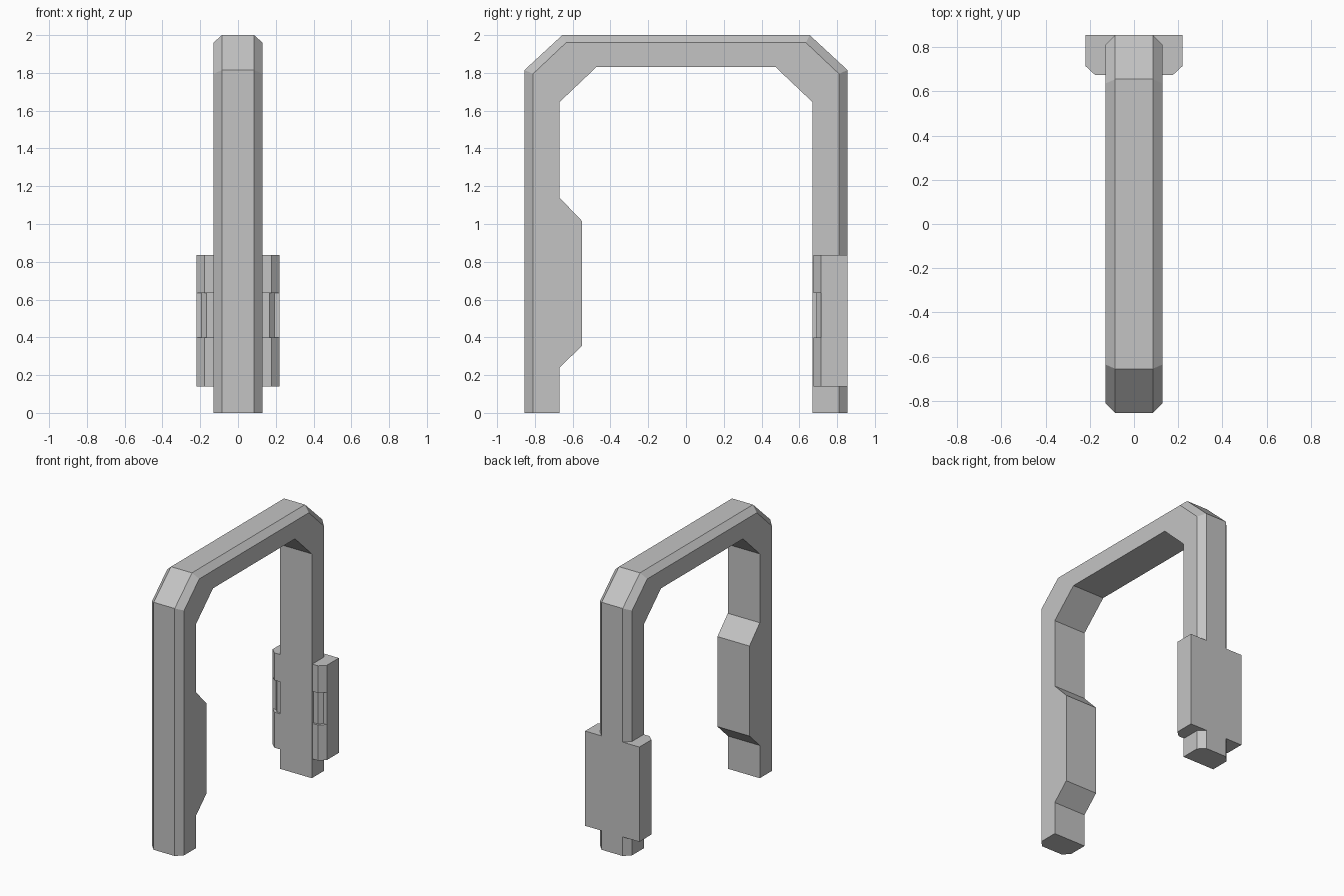
import bpy
import bmesh

cube = bpy.data.objects.get("Cube")
if cube:
    bpy.data.objects.remove(cube, do_unlink=True)

GREY = 0.55
mat = bpy.data.materials.new("plain grey")
mat.use_nodes = True
mat.diffuse_color = (GREY, GREY, GREY, 1)
mat.node_tree.nodes["Principled BSDF"].inputs["Base Color"].default_value = (GREY, GREY, GREY, 1)


def loft(name, rings):
    """Closed solid through a list of rings with equal point counts."""
    bm = bmesh.new()
    loops = [[bm.verts.new(p) for p in ring] for ring in rings]
    n = len(loops[0])
    for a, b in zip(loops, loops[1:]):
        for i in range(n):
            j = (i + 1) % n
            bm.faces.new((a[i], a[j], b[j], b[i]))
    bm.faces.new(loops[0])
    bm.faces.new(loops[-1])
    bmesh.ops.recalc_face_normals(bm, faces=bm.faces)
    mesh = bpy.data.meshes.new(name)
    bm.to_mesh(mesh)
    bm.free()
    mesh.materials.append(mat)
    obj = bpy.data.objects.new(name, mesh)
    bpy.context.collection.objects.link(obj)
    return obj


def prism(name, outline, z0, z1):
    return loft(name, [[(x, y, z) for x, y in outline] for z in (z0, z1)])


def combine(target, tool, operation):
    """Apply a boolean and discard the tool."""
    mod = target.modifiers.new(operation.lower(), "BOOLEAN")
    mod.operation, mod.object, mod.solver = operation, tool, "EXACT"
    bpy.context.view_layer.objects.active = target
    bpy.ops.object.modifier_apply(modifier=mod.name)
    bpy.data.objects.remove(tool, do_unlink=True)


# Arch: a bar with chamfered outer edges, swept over two mitred corners
OUT, SHOULDER, IN = 0.855, 0.81, 0.67
WIDE, NARROW = 0.13, 0.085


def section(outer, shoulder, inner):
    pts = [(-NARROW, outer), (NARROW, outer), (WIDE, shoulder),
           (WIDE, inner), (-WIDE, inner), (-WIDE, shoulder)]
    return [(x, y, z) for x, (y, z) in pts]


def front_leg(z, inner):
    return section((-OUT, z), (-SHOULDER, z), (-inner, z))


corners = [((-OUT, 1.815), (-SHOULDER, 1.795), (-IN, 1.645)),
           ((-0.655, 2.0), (-0.635, 1.96), (-0.475, 1.83))]
rings = [front_leg(0, IN)]
# Thickened grip on the inside of the front leg
rings += [front_leg(z, y) for z, y in ((0.24, IN), (0.355, 0.55), (1.015, 0.55), (1.14, IN))]
rings += [section(*c) for c in corners]
rings += [section(*[(-y, z) for y, z in c]) for c in reversed(corners)]
rings.append(section((OUT, 0), (SHOULDER, 0), (IN, 0)))
arch = loft("arch", rings)

# Wide pad around the back leg, with chamfered inner corners
half = [(0.22, OUT), (0.22, 0.715), (0.177, 0.675)]
pad = prism("pad", half + [(-x, y) for x, y in reversed(half)], 0.14, 0.835)

# Stepped notch on each side of the pad
for side in (-1, 1):
    notch = [(0.1, 0.69), (0.167, 0.69), (0.192, 0.715), (0.25, 0.715), (0.25, 0.6), (0.1, 0.6)]
    cutter = prism("notch_cutter", [(side * x, y) for x, y in notch], 0.4, 0.635)
    cutter.hide_render = True
    combine(pad, cutter, "DIFFERENCE")

combine(arch, pad, "UNION")
arch.name = "arch_with_pad"

# Merge coplanar pieces left by the union
bm = bmesh.new()
bm.from_mesh(arch.data)
bmesh.ops.remove_doubles(bm, verts=bm.verts, dist=0.0001)
bmesh.ops.dissolve_limit(bm, angle_limit=0.01, verts=bm.verts, edges=bm.edges)
bm.to_mesh(arch.data)
bm.free()
